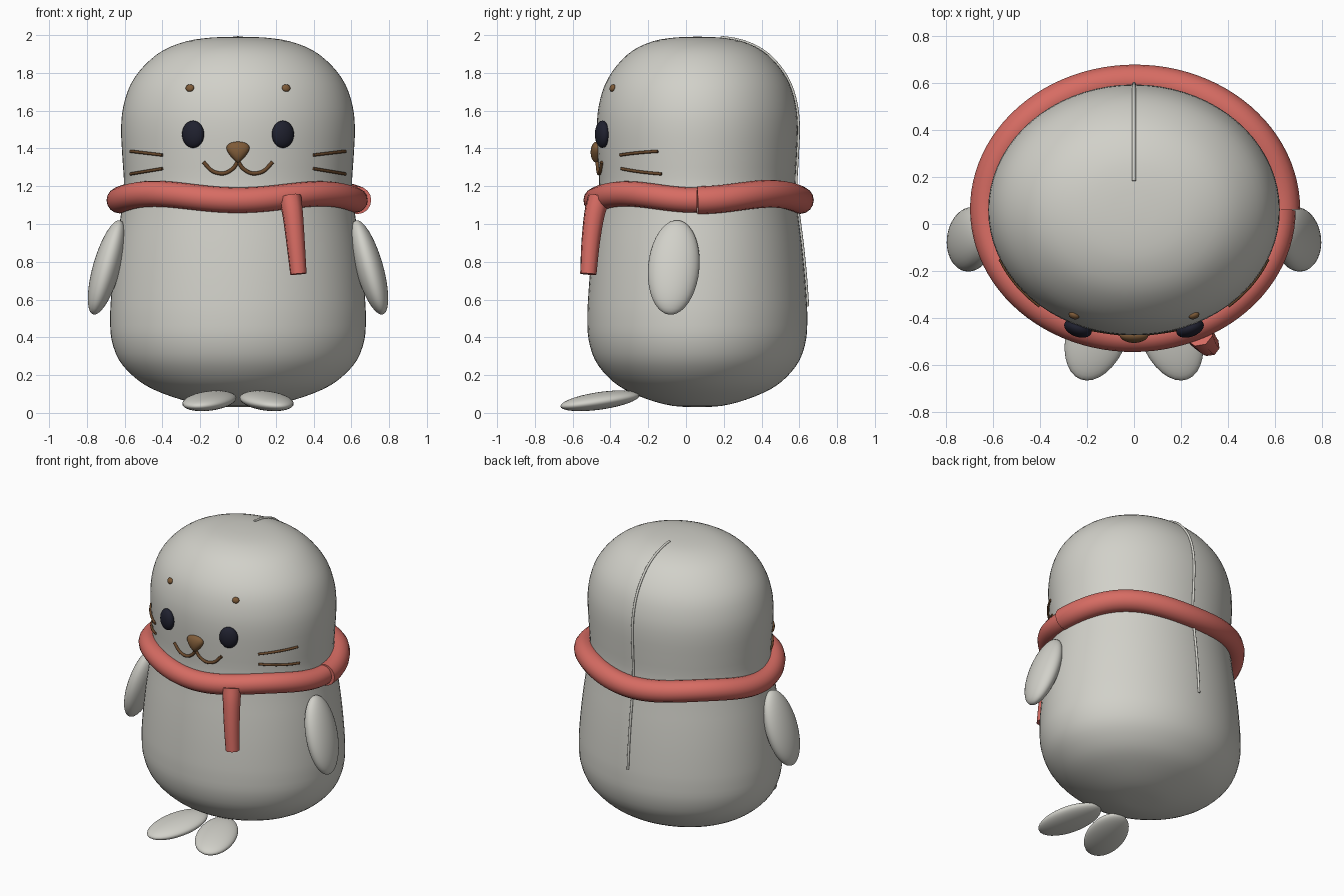
import bpy, bmesh, math
from mathutils import Vector, Euler

if "Cube" in bpy.data.objects:
    bpy.data.objects.remove(bpy.data.objects["Cube"])


def material(name, rgb):
    m = bpy.data.materials.new(name)
    m.use_nodes = True
    m.diffuse_color = (*rgb, 1)
    bsdf = m.node_tree.nodes["Principled BSDF"]
    bsdf.inputs["Base Color"].default_value = (*rgb, 1)
    bsdf.inputs["Roughness"].default_value = 0.7
    return m


FUR = material("pale grey fur", (0.64, 0.635, 0.585))
RED = material("coral red", (0.68, 0.15, 0.125))
DARK = material("dark navy", (0.014, 0.015, 0.028))
NOSE = material("nose brown", (0.21, 0.105, 0.04))
LINE = material("dark brown", (0.14, 0.065, 0.025))

DEPTH, MID_Y = 0.86, 0.06      # body is an ellipse in plan, set slightly back
PROFILE = [(0, .03), (.15, .037), (.3, .07), (.45, .125), (.55, .19), (.63, .28),
           (.67, .39), (.677, .5), (.673, .6), (.66, .75), (.642, .9), (.62, 1.05),
           (.604, 1.2), (.612, 1.35), (.619, 1.5), (.608, 1.62), (.568, 1.74),
           (.495, 1.84), (.395, 1.92), (.27, 1.968), (.14, 1.987), (0, 1.992)]


def smooth_path(points, steps):
    """Catmull-Rom curve through the points."""
    pts = [Vector(p) for p in points]
    pts = [2 * pts[0] - pts[1]] + pts + [2 * pts[-1] - pts[-2]]
    out = []
    for a, b, c, d in zip(pts, pts[1:], pts[2:], pts[3:]):
        for i in range(steps):
            t = i / steps
            out.append(0.5 * (2 * b + (c - a) * t + (2 * a - 5 * b + 4 * c - d) * t ** 2
                              + (3 * b - a - 3 * c + d) * t ** 3))
    return out + [pts[-2]]


OUTLINE = smooth_path(PROFILE, 3)


def radius_at(z):
    for a, b in zip(OUTLINE, OUTLINE[1:]):
        if a.y <= z <= b.y:
            return a.x + (b.x - a.x) * (z - a.y) / (b.y - a.y)
    return 0


def on_front(x, z, lift=0.0):
    """Point on the front of the body at the given x and z."""
    y = DEPTH * math.sqrt(max(radius_at(z) ** 2 - x * x, 0))
    return Vector((x, MID_Y - y - lift, z))


def finish(obj, mat, angle=50):
    obj.data.materials.clear()
    obj.data.materials.append(mat)
    bpy.ops.object.select_all(action='DESELECT')
    obj.select_set(True)
    bpy.context.view_layer.objects.active = obj
    bpy.ops.object.shade_smooth_by_angle(angle=math.radians(angle))
    return obj


def from_bmesh(name, bm, mat):
    bmesh.ops.recalc_face_normals(bm, faces=bm.faces)
    mesh = bpy.data.meshes.new(name)
    bm.to_mesh(mesh)
    bm.free()
    obj = bpy.data.objects.new(name, mesh)
    bpy.context.collection.objects.link(obj)
    return finish(obj, mat)


def ellipsoid(name, loc, size, mat, rot=(0, 0, 0), shape=None):
    bm = bmesh.new()
    bmesh.ops.create_uvsphere(bm, u_segments=32, v_segments=20, radius=1)
    for v in bm.verts:
        if shape:
            shape(v.co)
        v.co = Vector(a * b for a, b in zip(v.co, size))
    obj = from_bmesh(name, bm, mat)
    obj.location = loc
    obj.rotation_euler = Euler([math.radians(r) for r in rot])
    return obj


def tube(name, points, radius, mat, scales=None, sides=4):
    curve = bpy.data.curves.new(name, 'CURVE')
    curve.dimensions = '3D'
    curve.bevel_depth = radius
    curve.bevel_resolution = sides
    curve.use_fill_caps = True
    spline = curve.splines.new('POLY')
    spline.points.add(len(points) - 1)
    for i, (p, q) in enumerate(zip(spline.points, points)):
        p.co = (*q, 1)
        p.radius = scales[i] if scales else 1
    obj = bpy.data.objects.new(name, curve)
    bpy.context.collection.objects.link(obj)
    bpy.ops.object.select_all(action='DESELECT')
    obj.select_set(True)
    bpy.context.view_layer.objects.active = obj
    bpy.ops.object.convert(target='MESH')
    return finish(bpy.context.object, mat)


# Body and head: one lathed form
SEGMENTS = 72
bm = bmesh.new()
rings = []
for p in OUTLINE[1:-1]:
    angles = [math.tau * i / SEGMENTS for i in range(SEGMENTS)]
    rings.append([bm.verts.new((p.x * math.cos(a), MID_Y + DEPTH * p.x * math.sin(a), p.y))
                  for a in angles])
ends = [bm.verts.new((0, MID_Y, OUTLINE[k].y)) for k in (0, -1)]
for i in range(SEGMENTS):
    j = (i + 1) % SEGMENTS
    for a, b in zip(rings, rings[1:]):
        bm.faces.new((a[i], a[j], b[j], b[i]))
    for ring, end in zip((rings[0], rings[-1]), ends):
        bm.faces.new((ring[i], ring[j], end))
from_bmesh("body", bm, FUR)

# Back seam: thin cord over the crown and down the back
seam = [(0, MID_Y + DEPTH * p.x + 0.003, p.y + 0.001) for p in OUTLINE
        if p.y > 0.55 and MID_Y + DEPTH * p.x > 0.16]
tube("back_seam", seam, 0.008, FUR)

# Scarf: gently waving loop whose ends meet at the left side
loop, scales = [], []
for i in range(97):
    a = math.tau * i / 96
    grow = 0.006 * math.cos(a / 2)
    loop.append(((0.626 + grow) * math.cos(a), MID_Y + (0.54 + grow) * math.sin(a),
                 1.143 - 0.017 * math.cos(4 * a)))
    scales.append(1 + 0.05 * math.cos(a / 2))
tube("scarf_loop", loop, 0.07, RED, scales, sides=6)
tail = smooth_path([(.275, -.46, 1.14), (.29, -.485, 1.05), (.305, -.505, .9), (.32, -.517, .735)], 4)
tube("scarf_tail", tail, 0.062, RED, [1 - 0.28 * i / (len(tail) - 1) for i in range(len(tail))], sides=2)


def nose_shape(co):
    co.x *= 0.72 + 0.42 * co.z


ellipsoid("nose", on_front(0, 1.38, 0.005), (0.075, 0.032, 0.056), NOSE, shape=nose_shape)

# Paired parts
for side, s in (("left", 1), ("right", -1)):
    ellipsoid(side + "_flipper", (s * 0.695, -0.065, 0.77), (0.073, 0.136, 0.26), FUR, (-5, -16 * s, 0))
    ellipsoid(side + "_foot", (s * 0.152, -0.455, 0.064), (0.13, 0.22, 0.046), FUR, (8, 0, 20 * s))
    ellipsoid(side + "_eye", on_front(s * 0.238, 1.475, 0.012), (0.061, 0.036, 0.072), DARK, (0, 0, 20 * s))
    ellipsoid(side + "_brow", on_front(s * 0.255, 1.72, 0.004), (0.023, 0.014, 0.02), NOSE, (-20, 0, 20 * s))

    mouth = smooth_path([(0, 1.335), (.025, 1.295), (.075, 1.268), (.135, 1.28), (.183, 1.328)], 5)
    tube(side + "_mouth", [on_front(s * p.x, p.y, 0.004) for p in mouth], 0.01, LINE)

    for label, z0, z1 in (("upper", 1.365, 1.385), ("lower", 1.293, 1.265)):
        steps = [i / 10 for i in range(11)]
        path = [on_front(s * (0.4 + 0.168 * t), z0 + (z1 - z0) * t, 0.008) for t in steps]
        tube(f"{side}_{label}_whisker", path, 0.008, LINE)
